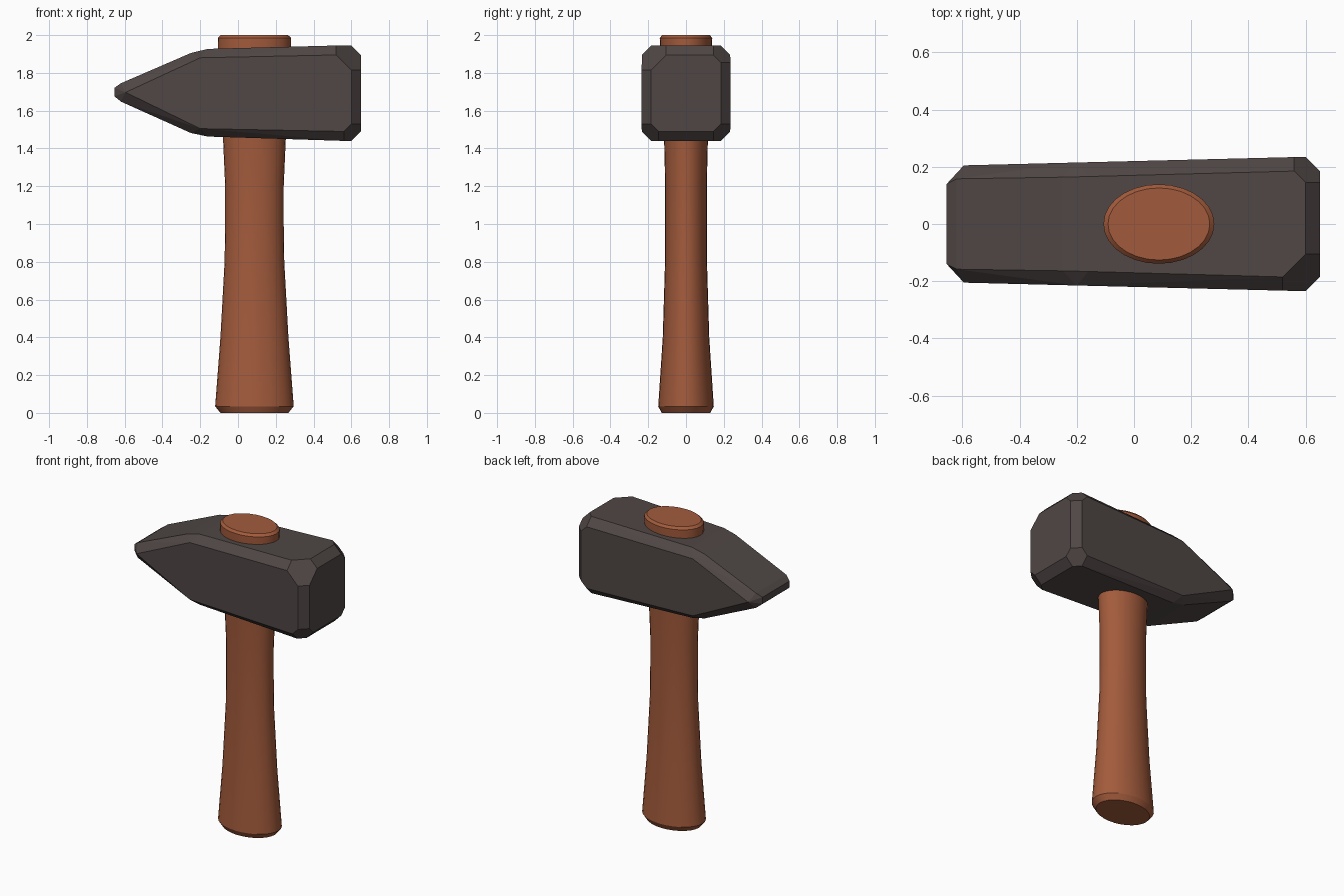
import bpy, bmesh, math

if "Cube" in bpy.data.objects:
    bpy.data.objects.remove(bpy.data.objects["Cube"])


def material(name, rgb):
    m = bpy.data.materials.new(name)
    m.diffuse_color = (*rgb, 1)
    m.use_nodes = True
    m.node_tree.nodes["Principled BSDF"].inputs["Base Color"].default_value = m.diffuse_color
    return m


def finish(bm, name, mat):
    bmesh.ops.recalc_face_normals(bm, faces=bm.faces)
    mesh = bpy.data.meshes.new(name)
    bm.to_mesh(mesh)
    bm.free()
    ob = bpy.data.objects.new(name, mesh)
    bpy.context.collection.objects.link(ob)
    mesh.materials.append(mat)
    return ob


steel = material("dark steel", (0.078, 0.062, 0.059))
wood = material("red brown wood", (0.365, 0.105, 0.045))


# Hammer head: convex chamfered block tapering to a wedge
def half_width(x):
    return 0.22 + x * 0.025


pts = []
B = 0.05  # chamfer width
for s in (-1, 1):
    for up in (False, True):
        d = 1 if up else -1
        zt = 1.945 if up else 1.44
        c = B + (0.08 if s < 0 and up else 0.04)  # corner cut
        w = 0.235
        # striking end: three pairs of points around each cut corner
        pts += [(0.65 - c, s * half_width(0.65 - c), zt - d * B), (0.60, s * w, zt - d * c),
                (0.65 - c, s * (w - B), zt), (0.60, s * (w - c), zt),
                (0.65, s * (w - B), zt - d * c), (0.65, s * (w - c), zt - d * B)]
        # knee where the wedge begins
        pts.append((-0.20, s * half_width(-0.20), 1.88 if up else 1.505))
        pts.append((-0.16, s * (half_width(-0.16) - B), 1.927 if up else 1.463))
        pts.append((-0.25, s * (half_width(-0.25) - B), 1.905 if up else 1.482))
        # wedge tip
        pts.append((-0.62, s * 0.158, 1.745 if up else 1.648))
        pts.append((-0.655, s * 0.14, 1.72 if up else 1.677))
    pts.append((-0.595, s * 0.205, 1.697))

bm = bmesh.new()
for p in pts:
    bm.verts.new(p)
hull = bmesh.ops.convex_hull(bm, input=bm.verts)
bmesh.ops.delete(bm, geom=[v for v in bm.verts if not v.link_faces], context='VERTS')
bmesh.ops.dissolve_limit(bm, angle_limit=math.radians(3), verts=bm.verts, edges=bm.edges)
finish(bm, "hammer_head", steel)

# Handle: elliptical rings (z, x radius, y radius)
rings = [(0, .180, .129), (.035, .208, .147), (.4, .180, .123), (.8, .158, .111),
         (1.0, .155, .110), (1.2, .155, .110), (1.45, .166, .116),
         (1.9, .193, .138), (1.985, .194, .139), (2.0, .178, .126)]
N = 28
bm = bmesh.new()
loops = []
for z, rx, ry in rings:
    loops.append([bm.verts.new((0.087 + rx * math.cos(2 * math.pi * i / N),
                                ry * math.sin(2 * math.pi * i / N), z)) for i in range(N)])
for a, b in zip(loops, loops[1:]):
    for i in range(N):
        j = (i + 1) % N
        bm.faces.new((a[i], a[j], b[j], b[i]))
bm.faces.new(loops[0][::-1])
bm.faces.new(loops[-1])
handle = finish(bm, "handle", wood)
bpy.context.view_layer.objects.active = handle
handle.select_set(True)
bpy.ops.object.shade_smooth_by_angle(angle=math.radians(30))
